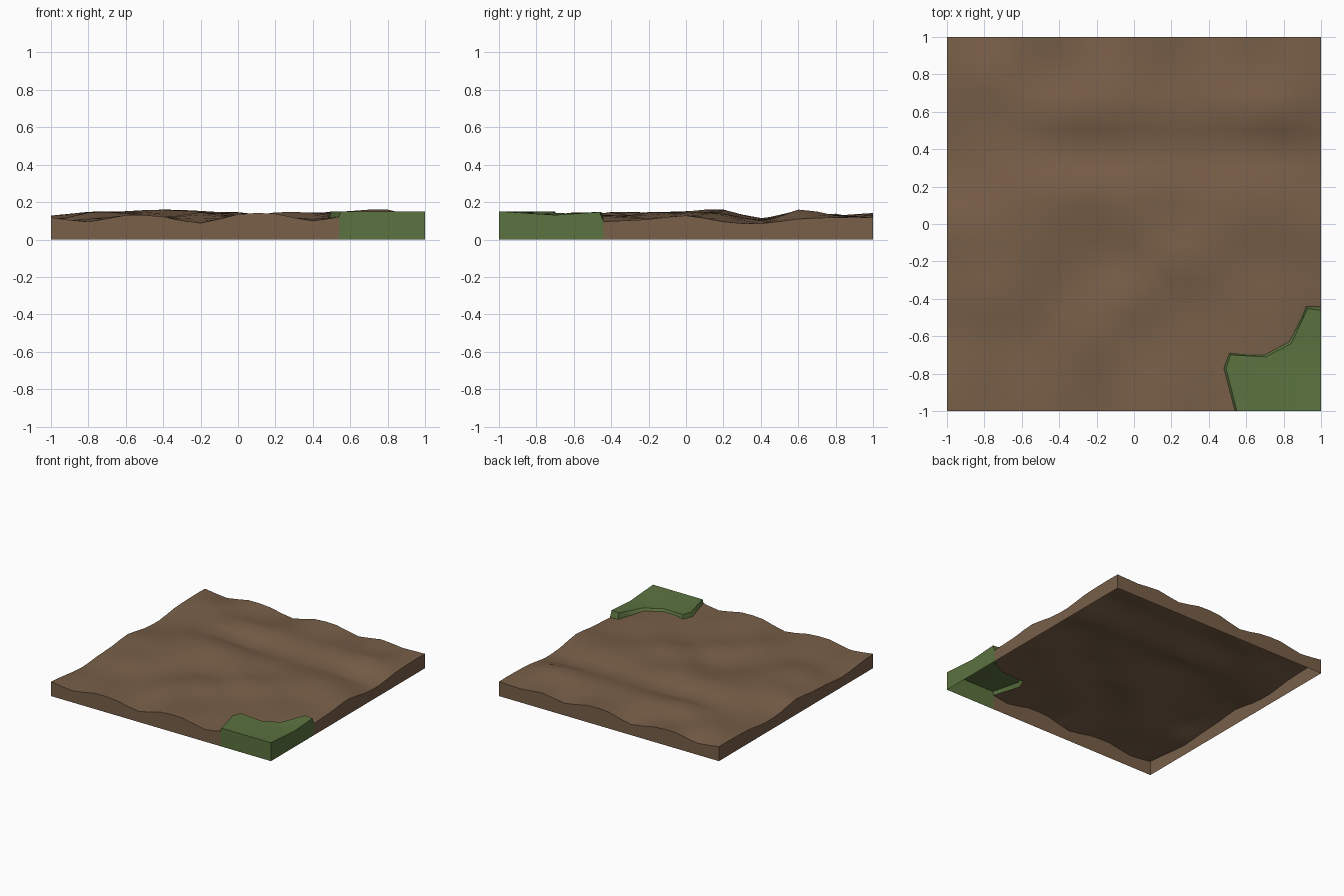
import bpy, bmesh, math
from mathutils import Vector
from mathutils.geometry import delaunay_2d_cdt

if "Cube" in bpy.data.objects:
    bpy.data.objects.remove(bpy.data.objects["Cube"])

# Repeating height map in thousandths: rows y = -1..0.8, columns x = -1..0.8, step 0.2
H = [
    [118, 95, 130, 122, 88, 135, 138, 100, 130, 112],
    [100, 110, 125, 115, 115, 130, 125, 110, 125, 120],
    [82, 115, 115, 115, 145, 120, 110, 110, 125, 125],
    [98, 145, 140, 110, 130, 145, 110, 115, 130, 122],
    [108, 138, 145, 128, 105, 115, 145, 143, 120, 112],
    [128, 148, 150, 150, 130, 143, 120, 143, 143, 132],
    [95, 120, 148, 160, 153, 140, 132, 132, 140, 128],
    [85, 108, 115, 110, 97, 97, 105, 105, 100, 87],
    [110, 115, 130, 155, 150, 140, 140, 143, 152, 160],
    [118, 138, 120, 115, 120, 130, 125, 125, 122, 128],
]


def weights(t):
    # smooth interpolation through four neighbours
    return (-.5*t + t*t - .5*t**3, 1 - 2.5*t*t + 1.5*t**3,
            .5*t + 2*t*t - 1.5*t**3, -.5*t*t + .5*t**3)


def ground(x, y):
    u, v = (x + 1) * 5, (y + 1) * 5
    i, j = math.floor(u + 1e-6), math.floor(v + 1e-6)
    wx, wy = weights(u - i), weights(v - j)
    return sum(H[(j + b - 1) % 10][(i + a - 1) % 10] * wx[a] * wy[b]
               for a in range(4) for b in range(4)) / 1000


def turf(x, y):
    return .151 - .04 * max(0, x - .5) * max(0, 1 - abs(y + .7) / .3)


# Turf patch outline at the foot and the lip
foot = [(.54, -1), (.48, -.77), (.51, -.69), (.70, -.70), (.83, -.63), (.92, -.44), (1, -.44)]
lip = [(.55, -1), (.492, -.77), (.517, -.70), (.705, -.71), (.84, -.64), (.928, -.452), (1, -.462)]


def inside(p, line):
    poly = line + [(1.2, line[-1][1]), (1.2, -1.2), (line[0][0], -1.2)]
    hit = False
    for (x1, y1), (x2, y2) in zip(poly, poly[1:] + poly[:1]):
        if (y1 > p[1]) != (y2 > p[1]) and p[0] < x1 + (p[1] - y1) * (x2 - x1) / (y2 - y1):
            hit = not hit
    return hit


# Flat triangulation of the tile with the patch outlines cut in
pts = [Vector(p) for p in foot + lip]
edges = [(k + s, k + s + 1) for s in (0, len(foot)) for k in range(len(foot) - 1)]
for j in range(21):
    for i in range(21):
        p = Vector((i / 10 - 1, j / 10 - 1))
        if min((p - q).length for q in pts[:14]) > .025:
            pts.append(p)
flat, _, tris, *_ = delaunay_2d_cdt(pts, edges, [], 0, 1e-5)


def height(p):
    on_lip = min((p - Vector(q)).length for q in lip) < 1e-3
    return turf(*p) if on_lip or inside(p, lip) else ground(*p)


def on_side(a, b):
    return any(abs(abs(a[k]) - 1) < 1e-4 and abs(a[k] - b[k]) < 1e-4 for k in (0, 1))


def build(name, colour, keep):
    bm = bmesh.new()
    cache = {}

    def vert(i):
        if i not in cache:
            cache[i] = bm.verts.new((*flat[i], height(flat[i])))
        return cache[i]

    for t in tris:
        t = list(t)
        a, b, c = (flat[i] for i in t)
        area = (b - a).cross(c - a)
        if abs(area) < 1e-7 or not keep((a + b + c) / 3):
            continue
        if area < 0:
            t.reverse()
        bm.faces.new([vert(i) for i in t])
        # side walls down to the open base
        for m, n in zip(t, t[1:] + t[:1]):
            p, q = flat[m], flat[n]
            if on_side(p, q):
                bm.faces.new([bm.verts.new(co) for co in (
                    (*q, height(q)), (*p, height(p)), (*p, 0), (*q, 0))])
    mesh = bpy.data.meshes.new(name)
    bm.to_mesh(mesh)
    bm.free()
    ob = bpy.data.objects.new(name, mesh)
    bpy.context.collection.objects.link(ob)
    mat = bpy.data.materials.new(name)
    mat.diffuse_color = colour
    mat.use_nodes = True
    mat.node_tree.nodes["Principled BSDF"].inputs["Base Color"].default_value = mat.diffuse_color
    mesh.materials.append(mat)
    bpy.context.view_layer.objects.active = ob
    ob.select_set(True)
    bpy.ops.object.shade_smooth_by_angle(angle=math.radians(35))
    ob.select_set(False)


# Bare soil and the raised turf corner
build("soil_ground", (.19, .115, .066, 1), lambda p: not inside(p, foot))
build("turf_patch", (.105, .17, .05, 1), lambda p: inside(p, foot))
